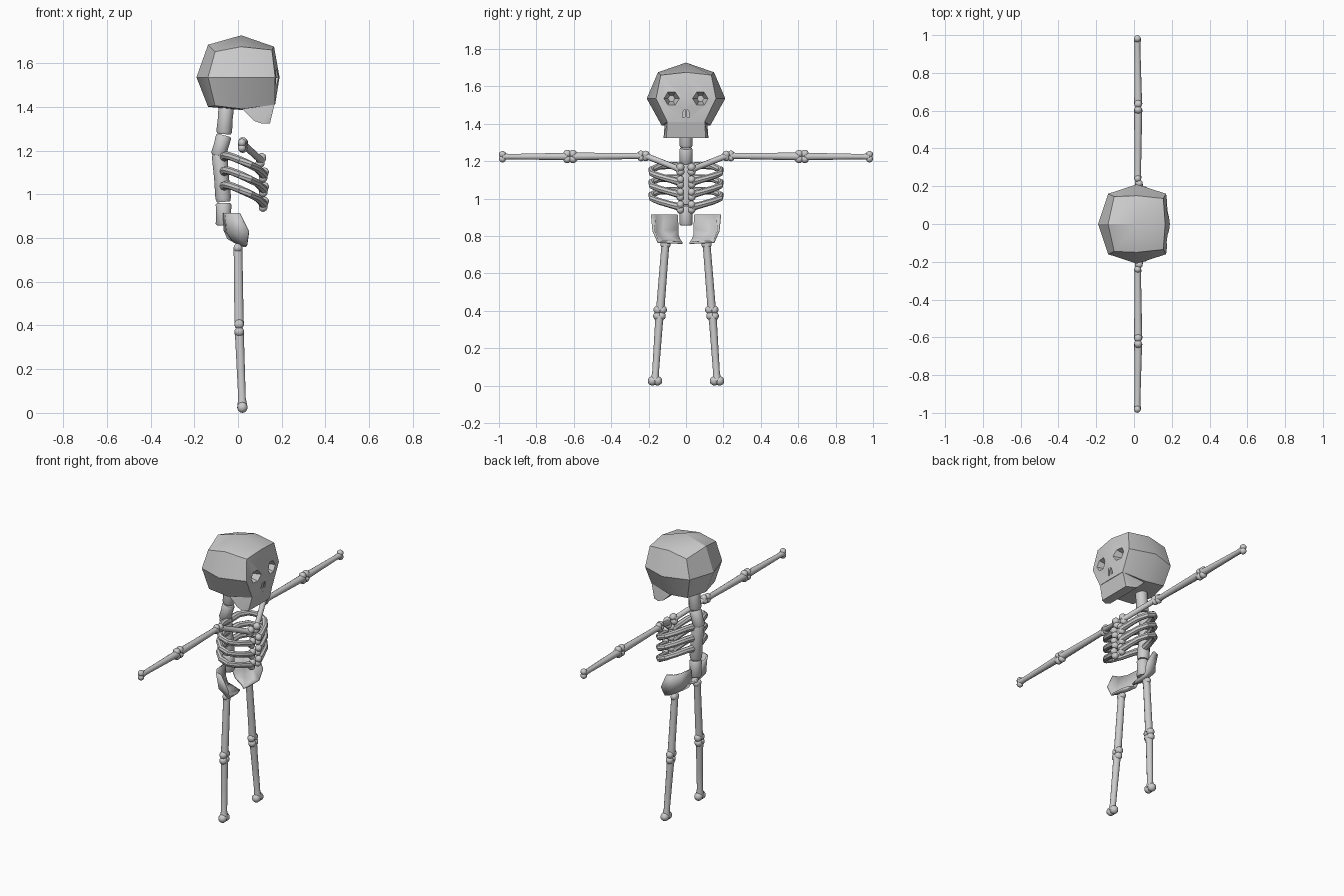
import bpy, bmesh, math
from mathutils import Vector, Matrix

if "Cube" in bpy.data.objects:
    bpy.data.objects.remove(bpy.data.objects["Cube"])


def finish(name, bm, angle=40):
    bmesh.ops.recalc_face_normals(bm, faces=bm.faces)
    me = bpy.data.meshes.new(name)
    bm.to_mesh(me)
    bm.free()
    ob = bpy.data.objects.new(name, me)
    bpy.context.collection.objects.link(ob)
    if angle:
        shade(ob, angle)
    return ob


def shade(ob, angle):
    bpy.ops.object.select_all(action='DESELECT')
    ob.select_set(True)
    bpy.context.view_layer.objects.active = ob
    bpy.ops.object.shade_smooth_by_angle(angle=math.radians(angle))


def tube(bm, pts, radii, sides=10):
    pts = [Vector(p) for p in pts]
    rings = []
    for i, p in enumerate(pts):
        t = (pts[min(i + 1, len(pts) - 1)] - pts[max(i - 1, 0)]).normalized()
        ref = Vector((0, 0, 1)) if abs(t.z) < .8 else Vector((1, 0, 0))
        u = t.cross(ref).normalized()
        v = t.cross(u)
        rings.append([bm.verts.new(p + radii[i] * (u * math.cos(a) + v * math.sin(a)))
                      for a in (2 * math.pi * k / sides for k in range(sides))])
    for a, b in zip(rings, rings[1:]):
        for k in range(sides):
            bm.faces.new((a[k], a[(k + 1) % sides], b[(k + 1) % sides], b[k]))
    bm.faces.new(rings[0])
    bm.faces.new(rings[-1][::-1])


def lobes(bm, p, side, r, spread):
    for s in (-1, 1):
        m = Matrix.Translation(Vector(p) + Vector(side) * spread * s)
        bmesh.ops.create_uvsphere(bm, u_segments=10, v_segments=7, radius=r, matrix=m)


def bone(name, a, b, side, r0, r1, end0, end1):
    """Tapered shaft with a pair of knobs at each end; end = (knob radius, spread)."""
    bm = bmesh.new()
    a, b = Vector(a), Vector(b)
    ts = (0, .12, .5, .88, 1)
    rs = (end0[0], r0, (r0 + r1) / 2, r1, end1[0])
    tube(bm, [a.lerp(b, t) for t in ts], rs)
    lobes(bm, a, side, *end0)
    lobes(bm, b, side, *end1)
    return finish(name, bm)


def hull(name, pts, angle=None):
    bm = bmesh.new()
    for p in pts:
        bm.verts.new(p)
    bmesh.ops.convex_hull(bm, input=bm.verts)
    bmesh.ops.dissolve_limit(bm, angle_limit=.02, verts=bm.verts, edges=bm.edges)
    return finish(name, bm, angle)


# Skull: faceted cube-sphere; (x side, z side) -> centre x, z, then outer x, y, z
table = {
    (-1, 1): (-.137, 1.684, -.105, .145, 1.652),
    (0, 1): (.015, 1.727, .015, .15, 1.675),
    (1, 1): (.165, 1.675, .155, .135, 1.66),
    (-1, 0): (-.19, 1.535, -.137, .16, 1.535),
    (0, 0): (0, 0, .015, .21, 1.535),
    (1, 0): (.19, 1.535, .17, .16, 1.535),
    (-1, -1): (-.137, 1.40, -.105, .135, 1.405),
    (0, -1): (.02, 1.385, .02, .13, 1.39),
    (1, -1): (.17, 1.41, .168, .10, 1.41),
}
bm = bmesh.new()
bmesh.ops.create_cube(bm, size=2)
bmesh.ops.subdivide_edges(bm, edges=bm.edges[:], cuts=1, use_grid_fill=True)
for v in bm.verts:
    i, j, k = (round(c) for c in v.co)
    cx, cz, ox, oy, oz = table[(i, k)]
    v.co = (ox, oy * j, oz) if j else (cx, 0, cz)
skull = finish("skull", bm, None)

# Eye sockets and nostrils cut into the skull
for s in (-1, 1):
    bm = bmesh.new()
    bmesh.ops.create_cone(bm, cap_ends=True, segments=6, radius1=.018, radius2=.055, depth=.12,
                          matrix=Matrix.Translation((.165, s * .078, 1.535)) @ Matrix.Rotation(math.pi / 2, 4, 'Y'))
    eye = finish("socket_cutter", bm, None)
    nose = hull("nostril_cutter", [(x, s * y, z) for x in (.13, .22)
                                   for y, z in ((.006, 1.477), (.006, 1.435), (.02, 1.433), (.014, 1.47))])
    for cutter in (eye, nose):
        mod = skull.modifiers.new("cut", 'BOOLEAN')
        mod.object, mod.solver = cutter, 'EXACT'
        bpy.context.view_layer.objects.active = skull
        bpy.ops.object.modifier_apply(modifier=mod.name)
        bpy.data.objects.remove(cutter)
shade(skull, 32)

# Jaw wedge
hull("jaw", [(x, s * y, z) for s in (-1, 1) for x, y, z in
             ((.02, .115, 1.39), (.168, .1, 1.415), (.075, .118, 1.335),
              (.11, .12, 1.323), (.146, .105, 1.323))], 25)

# Neck and spine segments
spine = [((-.052, 0, 1.42), (-.064, 0, 1.275)), ((-.064, 0, 1.27), (-.09, 0, 1.175)),
         ((-.085, 0, 1.19), (-.066, 0, .965)), ((-.066, 0, .96), (-.066, 0, .857))]
for n, (a, b) in enumerate(spine):
    bm = bmesh.new()
    a, b = Vector(a), Vector(b)
    tube(bm, [a.lerp(b, t) for t in (0, .08, .5, .92, 1)], (.03, .036, .034, .036, .03), 12)
    finish(f"spine_segment_{n + 1}", bm, 50)

for s, tag in ((-1, "right"), (1, "left")):
    # Ribs curving round to knobbed ends at the breast
    for n in range(3):
        dz = -.067 * n
        ctrl = [(-.065, .015, 1.17), (-.055, .08, 1.178), (-.03, .145, 1.172), (.012, .185, 1.155),
                (.055, .182, 1.135), (.088, .14, 1.118), (.105, .085, 1.102), (.118, .03, 1.088)]
        pts = [(x, s * y, z + dz) for x, y, z in ctrl]
        bm = bmesh.new()
        tube(bm, pts, (.022, .019, .018, .018, .018, .018, .018, .021), 8)
        lobes(bm, pts[-1], (.25, 0, .97), .021, .014)
        finish(f"{tag}_rib_{n + 1}", bm)

    # Collar bone, arm and leg bones
    bone(f"{tag}_collar_bone", (.025, s * .215, 1.228), (.105, s * .03, 1.155), (.3, 0, 1), .016, .016,
         (.02, .008), (.022, .012))
    bone(f"{tag}_upper_arm", (.02, s * .24, 1.228), (.022, s * .605, 1.225), (0, 0, 1), .017, .021,
         (.019, .01), (.022, .014))
    bone(f"{tag}_forearm", (.022, s * .635, 1.225), (.018, s * .981, 1.224), (0, 0, 1), .02, .015,
         (.022, .014), (.019, .012))
    bone(f"{tag}_thigh", (0, s * .11, .755), (.005, s * .138, .405), (0, 1, 0), .021, .022,
         (.021, .007), (.023, .013))
    bone(f"{tag}_shin", (.006, s * .142, .372), (.02, s * .166, .025), (0, 1, 0), .021, .018,
         (.023, .011), (.025, .014))

    # Hip: curved flared plate
    rows = [
        [(-.063, .045, .914), (-.055, .12, .914), (-.03, .165, .914), (.008, .182, .914)],
        [(-.06, .04, .835), (-.045, .125, .825), (-.01, .166, .822), (.05, .174, .828)],
        [(-.045, .04, .80), (-.018, .085, .785), (.015, .125, .77), (.042, .148, .768)],
        [(-.02, .035, .79), (.005, .03, .777), (.027, .02, .763), (.036, .06, .765)],
    ]
    bm = bmesh.new()
    grid = [[bm.verts.new((x, s * y, z)) for x, y, z in row] for row in rows]
    for a, b in zip(grid, grid[1:]):
        for k in range(3):
            bm.faces.new((a[k], a[k + 1], b[k + 1], b[k]))
    hip = finish(f"{tag}_hip", bm, 50)
    mod = hip.modifiers.new("thickness", 'SOLIDIFY')
    mod.thickness, mod.offset = .012, 0
